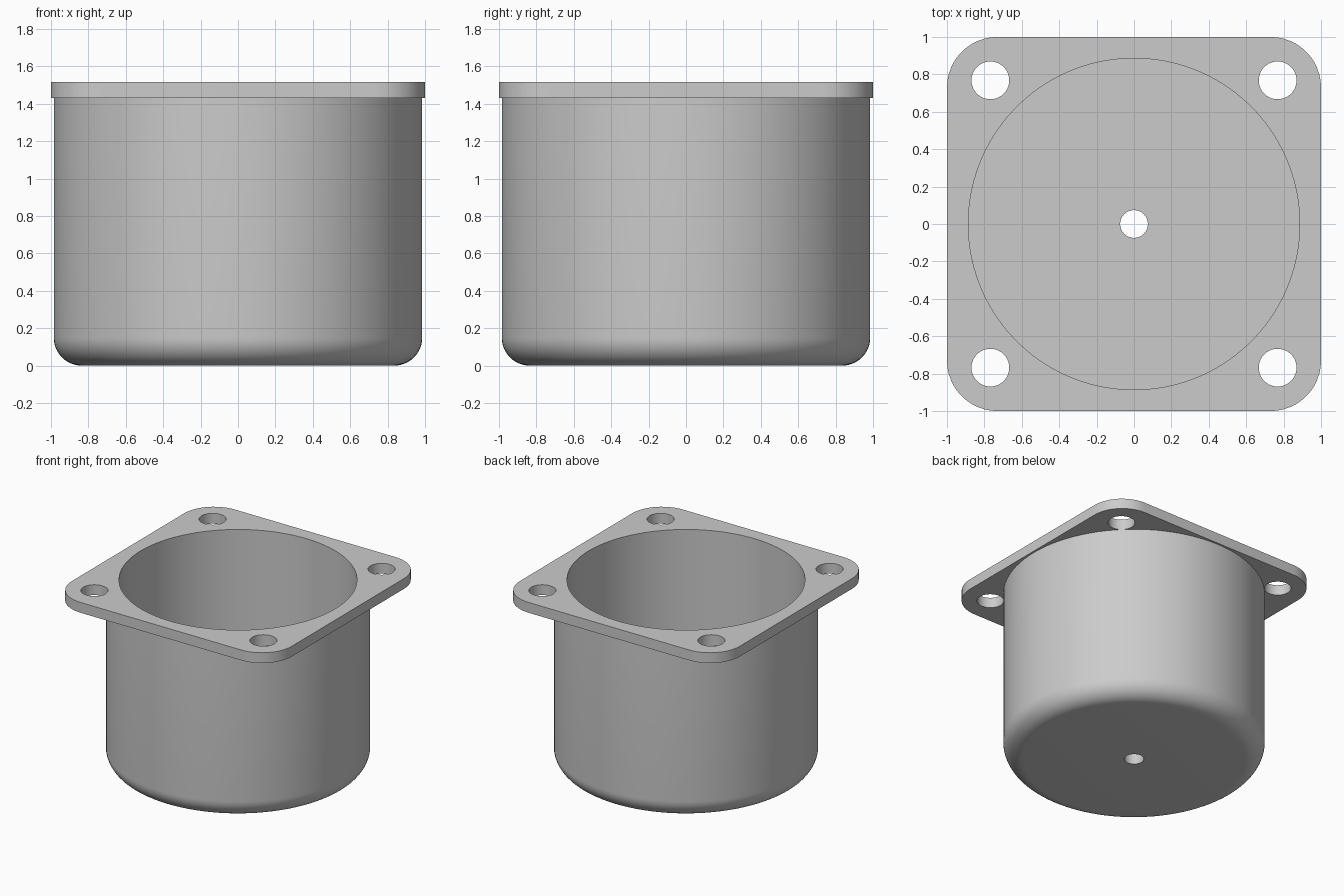
import bpy, bmesh, math

if "Cube" in bpy.data.objects:
    bpy.data.objects.remove(bpy.data.objects["Cube"])

SEG = 96                      # sides of the round body
TOP, UNDER = 1.515, 1.43      # flange top and underside
R_OUT, R_IN, R_DRAIN = 0.985, 0.886, 0.074
FLOOR, FILLET = 0.1, 0.15
CORNER, HOLE_POS, HOLE_R = 0.27, 0.768, 0.101

bm = bmesh.new()


def loop(points, z):
    """Closed ring of vertices at height z."""
    verts = [bm.verts.new((x, y, z)) for x, y in points]
    for a, b in zip(verts, verts[1:] + verts[:1]):
        bm.edges.new((a, b))
    return verts


def circle(r, n=SEG, cx=0.0, cy=0.0):
    return [(cx + r * math.cos(2 * math.pi * i / n),
             cy + r * math.sin(2 * math.pi * i / n)) for i in range(n)]


def rounded_square(half, r, steps=12):
    pts = []
    for q, (sx, sy) in enumerate([(1, 1), (-1, 1), (-1, -1), (1, -1)]):
        for i in range(steps + 1):
            a = math.pi / 2 * (q + i / steps)
            pts.append((sx * (half - r) + r * math.cos(a),
                        sy * (half - r) + r * math.sin(a)))
    return pts


def bridge(a, b):
    """Wall of quads between two matching rings."""
    n = len(a)
    for i in range(n):
        j = (i + 1) % n
        bm.faces.new((a[i], a[j], b[j], b[i]))


def fill(loops):
    """Flat plate between an outline and its holes."""
    edges = [bm.edges.get((a, b)) for l in loops
             for a, b in zip(l, l[1:] + l[:1])]
    bmesh.ops.triangle_fill(bm, edges=edges, use_beauty=True)


# Cup: rim down the inside, across the floor, through the drain, up the outside
profile = [(R_IN, TOP), (R_IN, FLOOR), (R_DRAIN, FLOOR), (R_DRAIN, 0)]
for i in range(13):
    a = math.pi / 2 * i / 12
    profile.append((R_OUT - FILLET + FILLET * math.sin(a),
                    FILLET - FILLET * math.cos(a)))
profile.append((R_OUT, UNDER))
rings = [loop(circle(r), z) for r, z in profile]
for a, b in zip(rings, rings[1:]):
    bridge(a, b)

# Flange: outline and four screw holes, joined to the cup rim
outlines = [rounded_square(1.0, CORNER)]
outlines += [circle(HOLE_R, 40, sx * HOLE_POS, sy * HOLE_POS)
             for sx in (-1, 1) for sy in (-1, 1)]
upper = [loop(o, TOP) for o in outlines]
lower = [loop(o, UNDER) for o in outlines]
for u, l in zip(upper, lower):
    bridge(u, l)
fill(upper + [rings[0]])
fill(lower + [rings[-1]])

bmesh.ops.recalc_face_normals(bm, faces=bm.faces[:])
mesh = bpy.data.meshes.new("flanged_cup")
bm.to_mesh(mesh)
bm.free()

grey = bpy.data.materials.new("light_grey")
grey.diffuse_color = (0.6, 0.6, 0.6, 1)
grey.use_nodes = True
grey.node_tree.nodes["Principled BSDF"].inputs["Base Color"].default_value = grey.diffuse_color
mesh.materials.append(grey)

cup = bpy.data.objects.new("flanged_cup", mesh)
bpy.context.collection.objects.link(cup)
bpy.context.view_layer.objects.active = cup
cup.select_set(True)
bpy.ops.object.shade_smooth_by_angle(angle=math.radians(30))
